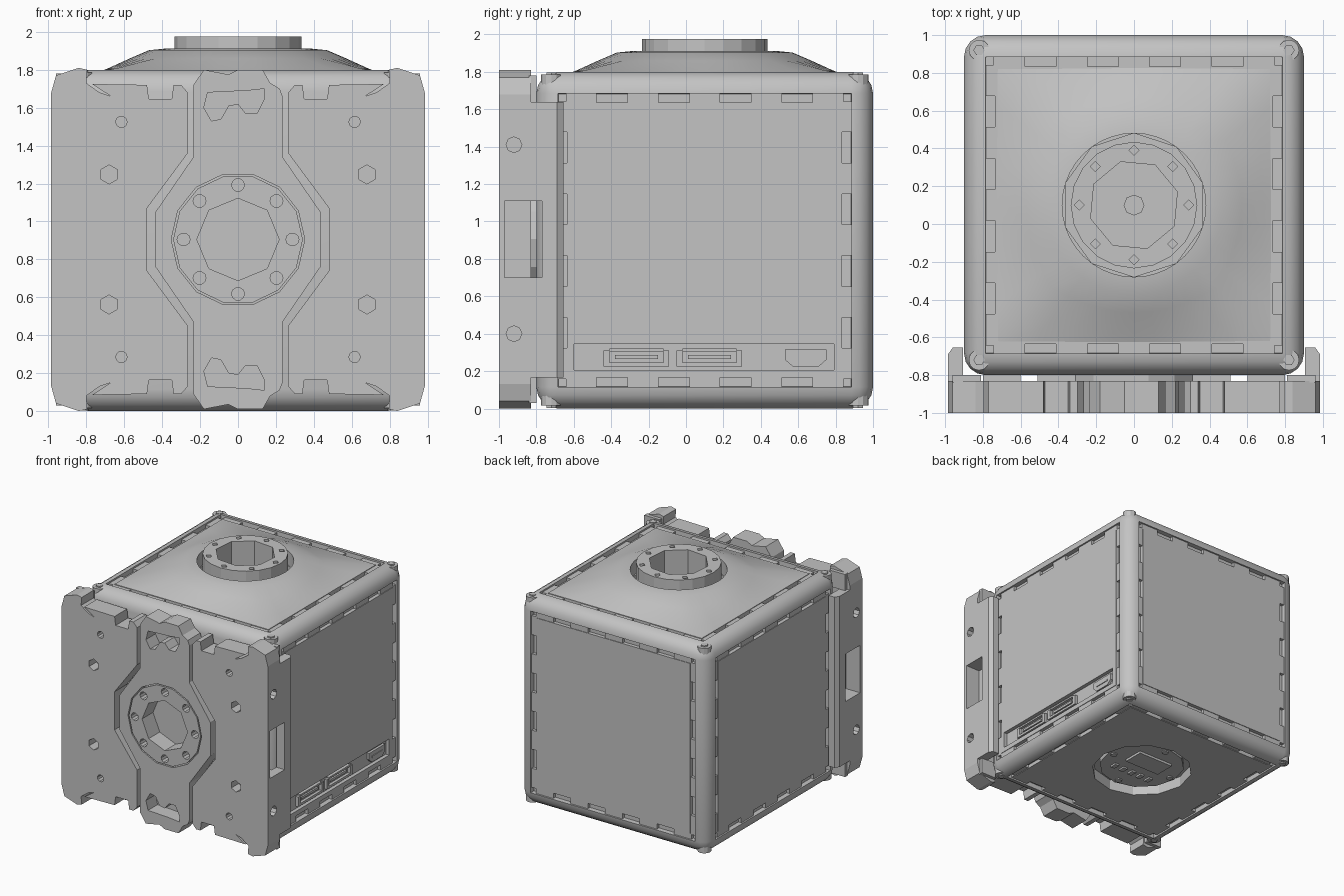
import bpy, bmesh, math
from mathutils import Matrix, Vector

cube = bpy.data.objects.get("Cube")
if cube:
    bpy.data.objects.remove(cube, do_unlink=True)

grey = bpy.data.materials.new("plain_grey")
grey.use_nodes = True
grey.diffuse_color = (0.55, 0.55, 0.55, 1)
grey.node_tree.nodes["Principled BSDF"].inputs["Base Color"].default_value = (0.55, 0.55, 0.55, 1)

MID = Vector((0, 0.1, 0.9))      # centre of the body
FZ = 0.905                       # height of the front ring centre


def prism(bm, pts, axis, a, b):
    """Extrude a 2D outline along an axis from a to b."""
    put = {"x": lambda u, v, d: (d, u, v),
           "y": lambda u, v, d: (u, d, v),
           "z": lambda u, v, d: (u, v, d)}[axis]
    low = [bm.verts.new(put(u, v, a)) for u, v in pts]
    top = [bm.verts.new(put(u, v, b)) for u, v in pts]
    bm.faces.new(low)
    bm.faces.new(top[::-1])
    n = len(pts)
    for i in range(n):
        j = (i + 1) % n
        bm.faces.new((low[i], top[i], top[j], low[j]))


def box(bm, x, y, z):
    prism(bm, [(x[0], y[0]), (x[1], y[0]), (x[1], y[1]), (x[0], y[1])], "z", *z)


def ngon(n, r, u=0, v=0, turn=0):
    return [(u + r * math.cos(turn + math.tau * i / n),
             v + r * math.sin(turn + math.tau * i / n)) for i in range(n)]


def make(name, bm, smooth=None):
    bmesh.ops.recalc_face_normals(bm, faces=bm.faces[:])
    mesh = bpy.data.meshes.new(name)
    bm.to_mesh(mesh)
    bm.free()
    mesh.materials.append(grey)
    obj = bpy.data.objects.new(name, mesh)
    bpy.context.collection.objects.link(obj)
    if smooth:
        bpy.ops.object.select_all(action="DESELECT")
        obj.select_set(True)
        bpy.context.view_layer.objects.active = obj
        bpy.ops.object.shade_smooth_by_angle(angle=math.radians(smooth))
    return obj


def cut(obj, bm):
    """Subtract the shapes in bm and bake the result."""
    tool = make("cutter", bm)
    tool.hide_render = True
    mod = obj.modifiers.new("cut", "BOOLEAN")
    mod.operation, mod.solver, mod.object = "DIFFERENCE", "EXACT", tool
    deps = bpy.context.evaluated_depsgraph_get()
    mesh = bpy.data.meshes.new_from_object(obj.evaluated_get(deps))
    obj.modifiers.clear()
    obj.data = mesh
    bpy.data.objects.remove(tool, do_unlink=True)


def port_holes():
    bm = bmesh.new()
    prism(bm, ngon(10, 0.38, 0, 0.1, math.pi / 2), "z", 1.55, 2.1)
    prism(bm, ngon(12, 0.41, 0, 0.1), "z", -0.1, 0.1)
    return bm


def socket_slot():
    bm = bmesh.new()
    box(bm, (0.855, 1), (-0.6, 0.79), (0.205, 0.345))
    return bm


# Rounded body with a sunken field on every side but the front
bm = bmesh.new()
bmesh.ops.create_cube(bm, size=1.8, matrix=Matrix.Translation(MID))
bmesh.ops.bevel(bm, geom=bm.edges[:], offset=0.115, segments=4, profile=0.5, affect="EDGES")
bm.normal_update()
fields = [f for f in bm.faces if f.calc_area() > 2 and f.normal.y > -0.5]
bmesh.ops.inset_individual(bm, faces=fields, thickness=0.003, depth=-0.04)
body = make("body", bm, 40)
cut(body, port_holes())

# Side panels with locking teeth around the rim
turns = {"top": Matrix(), "bottom": Matrix.Rotation(math.pi, 4, "X"),
         "left": Matrix.Rotation(math.pi / 2, 4, "Y"),
         "right": Matrix.Rotation(-math.pi / 2, 4, "Y"),
         "back": Matrix.Rotation(-math.pi / 2, 4, "X")}
for side, turn in turns.items():
    place = Matrix.Translation(MID) @ turn
    bm = bmesh.new()
    box(bm, (-0.735, 0.735), (-0.735, 0.735), (0.84, 0.892))
    bm.transform(place)
    panel = make(side + "_panel", bm)
    if side in ("top", "bottom"):
        cut(panel, port_holes())
    if side == "left":
        cut(panel, socket_slot())
    bm = bmesh.new()
    for s in (-1, 1):
        for k in range(-2, 3):
            c, e = 0.33 * k, sorted((0.73 * s, 0.787 * s))
            box(bm, (c - 0.0825, c + 0.0825), e, (0.84, 0.887))
            box(bm, e, (c - 0.0825, c + 0.0825), (0.84, 0.887))
    bm.transform(place)
    make(side + "_teeth", bm)

# Swelling on the top panel, from square rim to round opening
bm = bmesh.new()
N = 40
rings = []
for size, blend, z in ((0.73, 0, 1.79), (0.68, 0.25, 1.81), (0.57, 0.8, 1.86),
                       (0.47, 1, 1.903), (0.38, 1, 1.912), (0.38, 1, 1.75)):
    ring = []
    for i in range(N):
        c, s = math.cos(math.tau * i / N), math.sin(math.tau * i / N)
        r = size * (blend + (1 - blend) / max(abs(c), abs(s)))
        ring.append(bm.verts.new((r * c, r * s + 0.1, z)))
    rings.append(ring)
for a, b in zip(rings, rings[1:]):
    for i in range(N):
        j = (i + 1) % N
        bm.faces.new((a[i], a[j], b[j], b[i]))
make("top_swelling", bm, 40)

# Collar with an octagonal socket and small holes
bm = bmesh.new()
prism(bm, ngon(20, 0.335, 0, 0.1), "z", 1.53, 1.975)
collar = make("top_collar", bm)
bm = bmesh.new()
prism(bm, ngon(8, 0.24, 0, 0.1, 0.3), "z", 1.72, 2.1)
for x, y in ngon(8, 0.29, 0, 0.1):
    prism(bm, ngon(4, 0.026, x, y), "z", 1.93, 2.1)
cut(collar, bm)
bm = bmesh.new()
prism(bm, ngon(8, 0.055, 0, 0.1), "z", 1.7, 1.74)
make("collar_screw", bm)

# Contact port under the body
bm = bmesh.new()
prism(bm, ngon(12, 0.35, 0, 0.1), "z", 0.05, 0.12)
box(bm, (-0.17, 0.17), (0.1, 0.28), (0.03, 0.06))
for k in range(-2, 3):
    box(bm, (k * 0.09 - 0.02, k * 0.09 + 0.02), (-0.06, 0.0), (0.035, 0.06))
for x, y in ngon(4, 0.3, 0, 0.1):
    prism(bm, ngon(6, 0.03, x, y), "z", 0.04, 0.06)
make("bottom_port", bm)

# Corner screws
bm = bmesh.new()
for x in (-0.82, 0.82):
    for y in (-0.72, 0.92):
        for z, d in ((1.73, 1), (0.07, -1)):
            prism(bm, ngon(12, 0.055, x, y), "z", z, z + 0.055 * d)
            prism(bm, ngon(6, 0.03, x, y), "z", z, z + 0.066 * d)
make("corner_screws", bm)

# Connectors in the slot of the left panel
bm = bmesh.new()
for y in (-0.44, -0.05):
    box(bm, (0.85, 0.885), (y, y + 0.35), (0.225, 0.245))
    box(bm, (0.85, 0.885), (y + 0.03, y + 0.32), (0.305, 0.32))
    for e in (y, y + 0.32):
        box(bm, (0.85, 0.885), (e, e + 0.03), (0.245, 0.31))
    box(bm, (0.85, 0.875), (y + 0.06, y + 0.29), (0.265, 0.285))
prism(bm, [(0.53, 0.315), (0.53, 0.26), (0.57, 0.225), (0.71, 0.225), (0.75, 0.26), (0.75, 0.315)],
      "x", 0.85, 0.882)
box(bm, (0.85, 0.888), (0.57, 0.71), (0.262, 0.28))
make("connectors", bm)

# Front side plates, with hooked corners, notches, bolt holes and flanges
half = [(0.985, 1.68), (0.96, 1.77), (0.84, 1.81), (0.795, 1.80), (0.8, 1.73), (0.73, 1.68),
        (0.67, 1.66), (0.77, 1.725), (0.48, 1.72), (0.47, 1.645), (0.35, 1.645), (0.34, 1.72),
        (0.3, 1.72), (0.265, 1.68), (0.265, 1.36), (0.48, 1.07)]
outline = half + [(x, 2 * FZ - z) for x, z in reversed(half)]
for side, s in (("left", 1), ("right", -1)):
    bm = bmesh.new()
    prism(bm, [(s * x, z) for x, z in outline], "y", -1, -0.83)
    plate = make(side + "_front_plate", bm)
    bm = bmesh.new()
    for sz in (-1, 1):
        prism(bm, ngon(6, 0.05, s * 0.68, FZ + sz * 0.343, math.pi / 6), "y", -1.1, -0.9)
        prism(bm, ngon(10, 0.03, s * 0.615, FZ + sz * 0.62), "y", -1.1, -0.9)
        prism(bm, ngon(8, 0.042, -0.92, FZ + sz * 0.505), "x", s * 0.93, s * 1.1)
    box(bm, sorted((s * 0.85, s * 1.1)), (-0.97, -0.8), (0.7, 1.11))
    cut(plate, bm)
    bm = bmesh.new()
    prism(bm, [(s * x, y) for x, y in ((0.905, -0.835), (0.985, -0.835), (0.985, -0.69),
                                       (0.96, -0.655), (0.905, -0.655))], "z", 0.165, 1.64)
    flange = make(side + "_flange", bm)
    bm = bmesh.new()
    box(bm, sorted((s * 0.8, s * 1.1)), (-0.9, -0.77), (0.7, 1.11))
    cut(flange, bm)
    # spacers between plate and body
    bm = bmesh.new()
    for z in (0.37, 1.44):
        for x in (0.31, 0.6):
            box(bm, sorted((s * x, s * (x + 0.2))), (-0.84, -0.79), (z - 0.06, z + 0.06))
    for z in (0.1, 1.71):
        box(bm, sorted((s * 0.81, s * 0.96)), (-0.84, -0.8), (z - 0.07, z + 0.07))
    make(side + "_spacers", bm)

# Centre plate with wavy ends
end = [(0.22, 1.7), (0.17, 1.73), (0.13, 1.8), (0.0, 1.8), (-0.05, 1.775), (-0.18, 1.8), (-0.235, 1.72)]
waist = [(0.235, 1.34), (0.435, 1.05)]
outline = [(0.235, 1.66)] + end + [(-x, z) for x, z in waist]
outline += [(x, 2 * FZ - z) for x, z in [(-x, z) for x, z in reversed(waist)] + end[::-1]]
outline += [(0.235, 2 * FZ - 1.66)] + [(x, 2 * FZ - z) for x, z in waist] + waist[::-1]
bm = bmesh.new()
prism(bm, outline, "y", -1, -0.83)
centre = make("centre_plate", bm)
crown = [(-0.18, 1.6), (-0.14, 1.53), (-0.09, 1.54), (-0.05, 1.61), (0, 1.62), (0.04, 1.57),
         (0.1, 1.57), (0.14, 1.65), (0.14, 1.7), (0.05, 1.69), (-0.16, 1.68)]
bm = bmesh.new()
prism(bm, crown, "y", -1.1, -0.87)
prism(bm, [(x, 2 * FZ - z) for x, z in crown], "y", -1.1, -0.87)
prism(bm, ngon(14, 0.352, 0, FZ), "y", -1.1, -0.7)
cut(centre, bm)

# Front ring with bolt holes and octagonal recess
bm = bmesh.new()
prism(bm, ngon(14, 0.342, 0, FZ), "y", -1, -0.8)
ring = make("front_ring", bm)
bm = bmesh.new()
prism(bm, ngon(8, 0.217, 0, FZ, math.pi / 2), "y", -1.1, -0.85)
for x, z in ngon(8, 0.287, 0, FZ):
    prism(bm, ngon(10, 0.034, x, z), "y", -1.1, -0.93)
cut(ring, bm)
